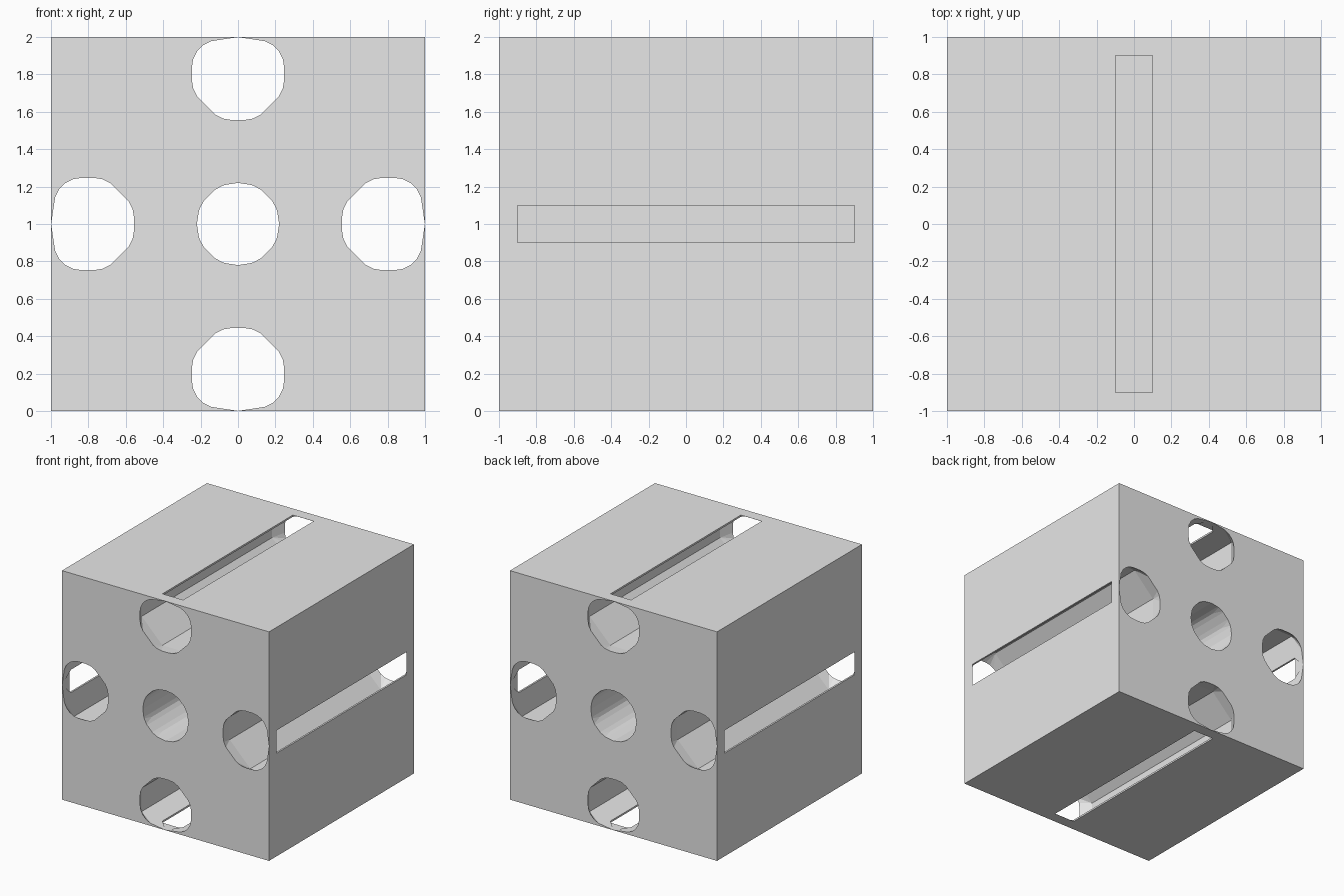
import bpy
import bmesh
import math
from mathutils import Matrix, Vector

old = bpy.data.objects.get("Cube")
if old:
    bpy.data.objects.remove(old, do_unlink=True)

END = 0.9        # where each tunnel starts to blend into its round mouth
RADIUS = 0.22    # mouth radius
FACE = 0.999     # keeps a thin skin over the mouth blend
LIP = 0.955      # underside of the slot lip
CENTRE = Vector((0, 0, 1))

grey = bpy.data.materials.new("plain_grey")
grey.use_nodes = True
grey.diffuse_color = (0.8, 0.8, 0.8, 1)
grey.node_tree.nodes["Principled BSDF"].inputs["Base Color"].default_value = (0.8, 0.8, 0.8, 1)


def ring(profile, y):
    return [Vector((x, y, z)) for x, z in profile]


def circle(z, y):
    turn = math.tau / 20
    return [Vector((RADIUS * math.sin(i * turn), y, z + RADIUS * math.cos(i * turn)))
            for i in range(20)]


def make_object(name, bm):
    bmesh.ops.recalc_face_normals(bm, faces=bm.faces)
    mesh = bpy.data.meshes.new(name)
    bm.to_mesh(mesh)
    bm.free()
    mesh.materials.append(grey)
    obj = bpy.data.objects.new(name, mesh)
    bpy.context.collection.objects.link(obj)
    return obj


def hull_cutter(name, points, angle=0):
    """Convex solid around the points, turned about the long axis."""
    bm = bmesh.new()
    spin = Matrix.Rotation(angle, 3, 'Y')
    for p in points:
        bm.verts.new(spin @ p + CENTRE)
    found = bmesh.ops.convex_hull(bm, input=bm.verts)
    loose = [v for v in found["geom_interior"] if isinstance(v, bmesh.types.BMVert)]
    bmesh.ops.delete(bm, geom=loose, context='VERTS')
    bmesh.ops.dissolve_limit(bm, angle_limit=0.001, verts=bm.verts, edges=bm.edges)
    obj = make_object(name, bm)
    obj.hide_render = True
    return obj


def tunnel(name, profile, z, angle=0):
    """Straight passage blending to a round mouth at both ends."""
    points = ring(profile, -END) + ring(profile, END)
    for side in (-1, 1):
        points += circle(z, side) + circle(z, side * 1.05)
    return hull_cutter(name, points, angle)


# Cutters: octagonal core, then a wide cavity with a narrow slot on four sides
octagon = [(sx * a, sz * b) for a, b in ((0.1, 0.2), (0.2, 0.1))
           for sx in (-1, 1) for sz in (-1, 1)]
cavity = [(s * x, z) for s in (-1, 1)
          for x, z in ((0.3, LIP), (0.3, 0.75), (0.1, 0.55))]
slot = [(-0.1, 0.9), (0.1, 0.9), (0.1, 1.05), (-0.1, 1.05)]
wedge = [(-0.1, LIP), (0.1, LIP), (0.1, FACE), (-0.1, FACE)]

cutters = [tunnel("core_cutter", octagon, 0)]
for i in range(4):
    turn = i * math.pi / 2
    cutters.append(tunnel("cavity_cutter", cavity, FACE - RADIUS, turn))
    cutters.append(hull_cutter("slot_cutter", ring(slot, -END) + ring(slot, END), turn))
    for side in (-1, 1):
        tip = [Vector((0, side, FACE)), Vector((0, side, 0.9))]
        cutters.append(hull_cutter("mouth_cutter", ring(wedge, side * END) + tip, turn))

# Block
bm = bmesh.new()
bmesh.ops.create_cube(bm, size=2, matrix=Matrix.Translation(CENTRE))
block = make_object("slotted_block", bm)
bpy.context.view_layer.objects.active = block
for cutter in cutters:
    cut = block.modifiers.new(cutter.name, 'BOOLEAN')
    cut.operation = 'DIFFERENCE'
    cut.solver = 'EXACT'
    cut.object = cutter
    bpy.ops.object.modifier_apply(modifier=cut.name)

# Remove the used cutters
for cutter in cutters:
    bpy.data.objects.remove(cutter, do_unlink=True)
